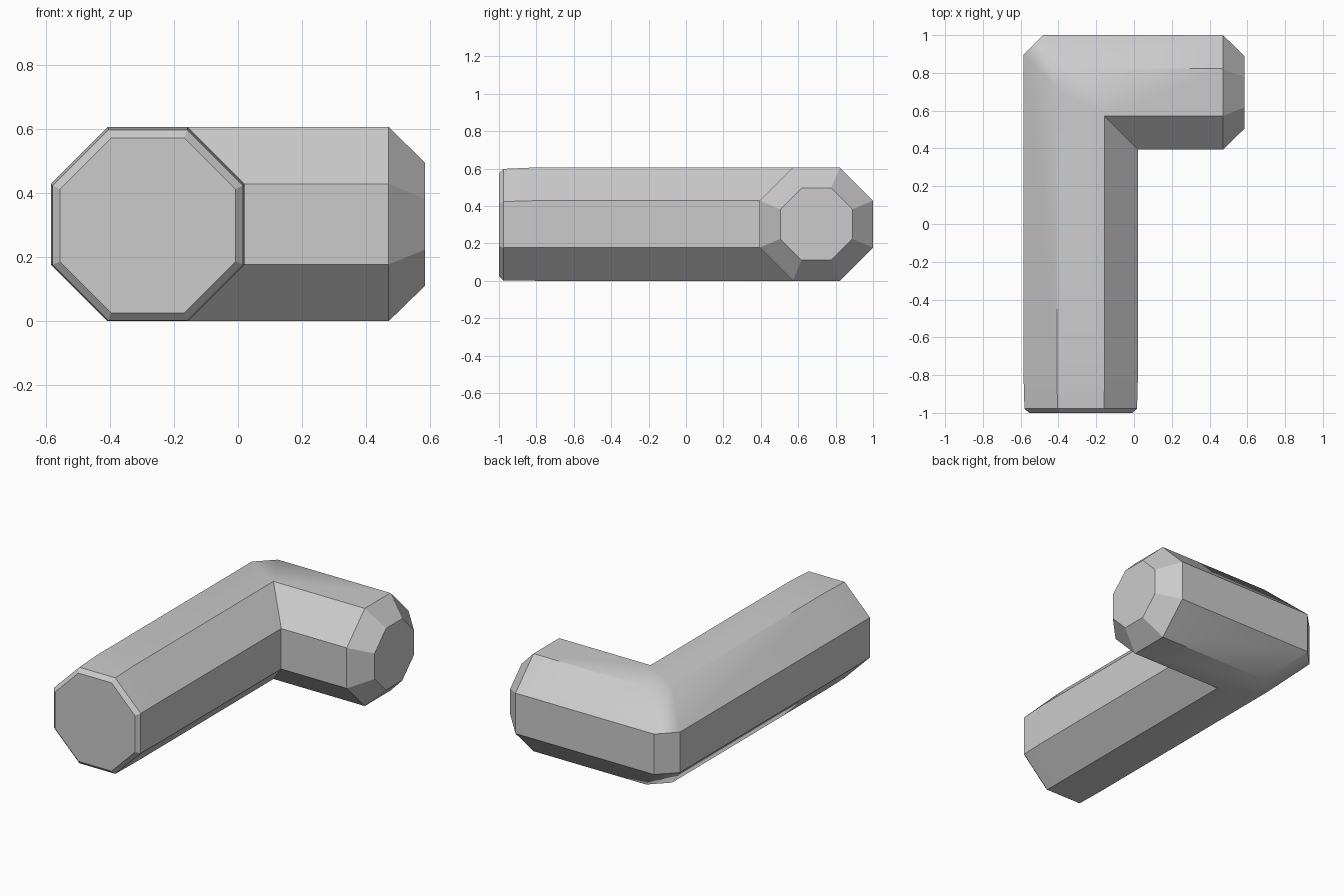
import bpy
import bmesh
from math import radians, tan, pi

cube = bpy.data.objects.get("Cube")
if cube:
    bpy.data.objects.remove(cube, do_unlink=True)

R = 0.303                      # centre to flat side of the octagon
H = R * tan(pi / 8)            # half the length of one side
CX, CY, CZ = -0.282, 0.697, R  # axes of the long and the short arm
CHAMFER = 0.105                # cut across the outer elbow

PROFILE = [(-R, -H), (-H, -R), (H, -R), (R, -H),
           (R, H), (H, R), (-H, R), (-R, H)]


def long_ring(y, radius=R, z=CZ):
    """Octagon across the long arm."""
    s = radius / R
    return [(CX + u * s, y, z + v * s) for u, v in PROFILE]


def short_ring(x, radius=R):
    """Octagon across the short arm."""
    s = radius / R
    return [(x, CY - u * s, CZ + v * s) for u, v in PROFILE]


def cut(u):
    """Only the outer half of the elbow is chamfered."""
    return CHAMFER if u < 0 else 0


rings = [
    long_ring(-1, 0.274, 0.299),
    long_ring(-0.977, 0.298, 0.3),
    long_ring(-0.8),
    [(CX + u, CY - u - cut(u), CZ + v) for u, v in PROFILE],
    [(CX + u + cut(u), CY - u, CZ + v) for u, v in PROFILE],
    short_ring(0.471),
    short_ring(0.585, 0.192),
]

# Loft the bent bar through its rings and close both ends
bm = bmesh.new()
loops = [[bm.verts.new(p) for p in ring] for ring in rings]
flat = [bm.faces.new(loops[0]), bm.faces.new(loops[-1])]
last = len(loops) - 2
for i in range(last + 1):
    a, b = loops[i], loops[i + 1]
    for k in range(8):
        n = (k + 1) % 8
        face = bm.faces.new((a[k], a[n], b[n], b[k]))
        face.smooth = i not in (0, last)   # crisp bevels at the ends
bmesh.ops.remove_doubles(bm, verts=bm.verts, dist=0.0005)
bmesh.ops.recalc_face_normals(bm, faces=bm.faces)
for e in bm.edges:
    e.smooth = e.calc_face_angle(0) < radians(38)

mesh = bpy.data.meshes.new("bent_bar")
bm.to_mesh(mesh)
bm.free()
bar = bpy.data.objects.new("bent_bar", mesh)
bpy.context.collection.objects.link(bar)

# Keep the big sides evenly shaded, blending only at the elbow
weighted = bar.modifiers.new("even_shading", 'WEIGHTED_NORMAL')
weighted.keep_sharp = True

grey = bpy.data.materials.new("plain_grey")
grey.use_nodes = True
colour = (0.6, 0.6, 0.6, 1)
grey.diffuse_color = colour
grey.node_tree.nodes["Principled BSDF"].inputs["Base Color"].default_value = colour
mesh.materials.append(grey)
